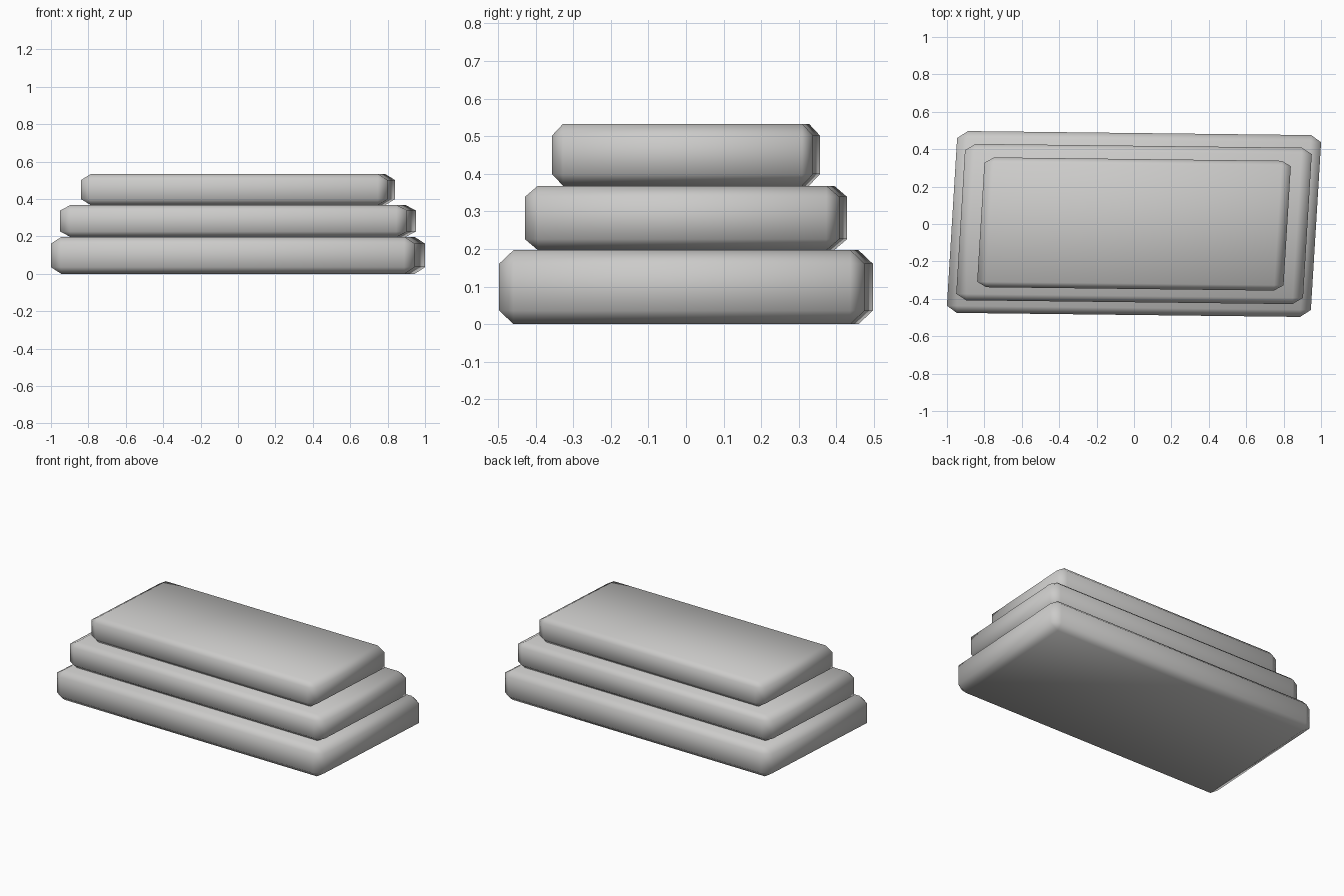
import bpy, bmesh
from mathutils import Matrix, Vector

if "Cube" in bpy.data.objects:
    bpy.data.objects.remove(bpy.data.objects["Cube"])

stone = bpy.data.materials.new("light_grey_stone")
stone.diffuse_color = (0.6, 0.595, 0.585, 1)
stone.use_nodes = True
stone.node_tree.nodes["Principled BSDF"].inputs["Base Color"].default_value = stone.diffuse_color

# Slight skew shared by every slab
skew = Matrix(((1, 0.061, 0, 0), (-0.0117, 1, 0, 0), (0, 0, 1, 0), (0, 0, 0, 1)))


def slab(name, half, bevel, z0):
    """Chamfered slab; half sizes and chamfer widths are given per axis."""
    bm = bmesh.new()
    bmesh.ops.create_cube(bm, size=2)
    # chamfer by 1 in a space where the chamfer is equal on all axes
    bmesh.ops.scale(bm, verts=bm.verts, vec=Vector([h / b for h, b in zip(half, bevel)]))
    bmesh.ops.bevel(bm, geom=bm.edges[:], offset=1, offset_type='OFFSET',
                    segments=1, affect='EDGES', clamp_overlap=False)
    bmesh.ops.scale(bm, verts=bm.verts, vec=Vector(bevel))
    bmesh.ops.transform(bm, matrix=skew, verts=bm.verts)
    bmesh.ops.translate(bm, verts=bm.verts, vec=(0, 0, z0 + half[2]))
    bmesh.ops.recalc_face_normals(bm, faces=bm.faces)
    for f in bm.faces:
        f.smooth = True
    me = bpy.data.meshes.new(name)
    bm.to_mesh(me)
    bm.free()
    me.materials.append(stone)
    ob = bpy.data.objects.new(name, me)
    bpy.context.collection.objects.link(ob)


# Three stacked slabs, each smaller than the one below
slab("bottom_slab", (0.973, 0.486, 0.0985), (0.055, 0.038, 0.036), 0)
slab("middle_slab", (0.927, 0.418, 0.0855), (0.055, 0.034, 0.029), 0.197)
slab("top_slab", (0.819, 0.347, 0.0825), (0.05, 0.029, 0.031), 0.368)
